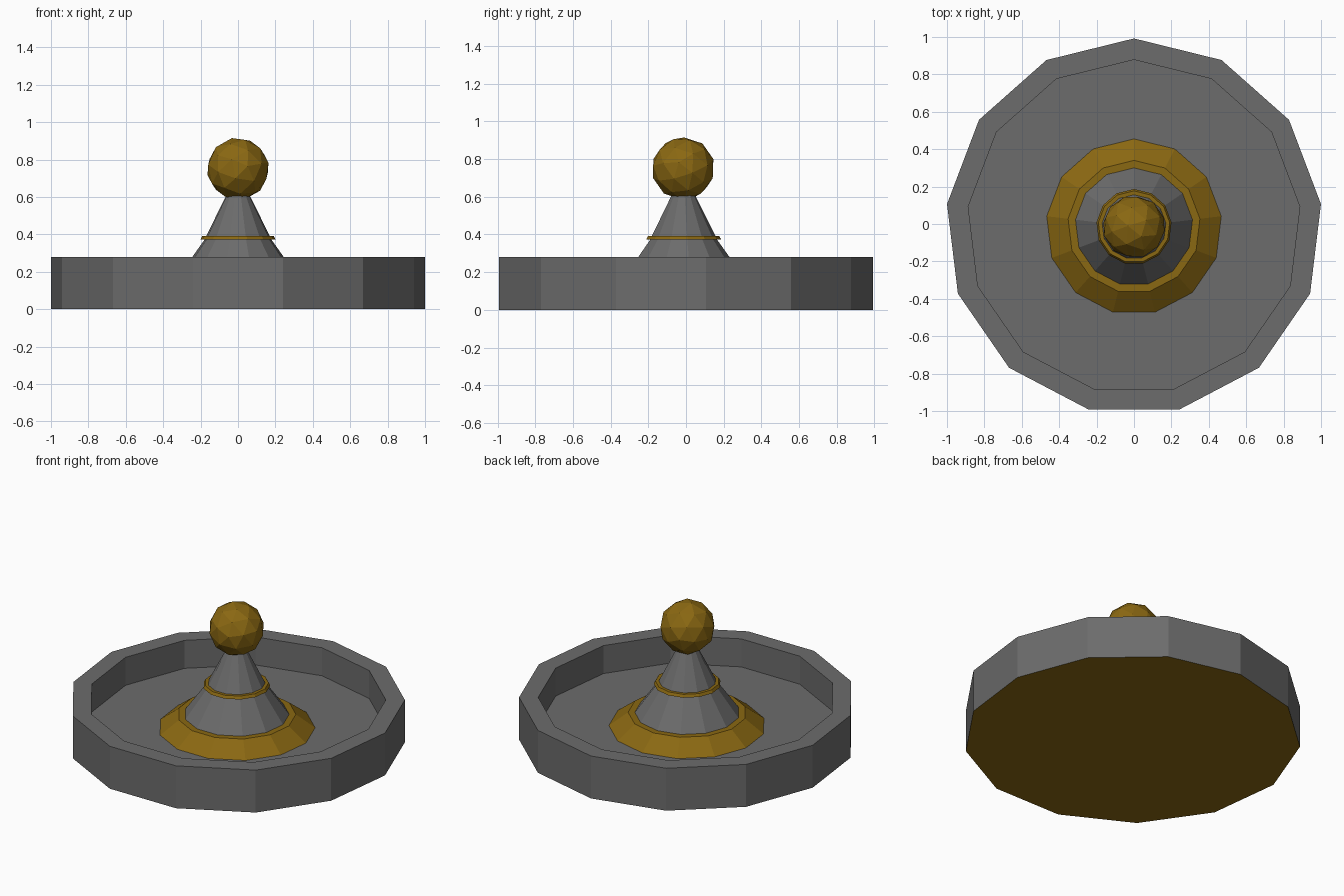
import bpy, bmesh, math
from mathutils import Matrix, Euler

if "Cube" in bpy.data.objects:
    bpy.data.objects.remove(bpy.data.objects["Cube"])

SIDES = 13
AXIS_Y = -0.015  # odd-sided shape: axis sits slightly off the bounding centre


def material(name, rgb):
    m = bpy.data.materials.new(name)
    m.diffuse_color = (*rgb, 1.0)
    m.use_nodes = True
    m.node_tree.nodes["Principled BSDF"].inputs["Base Color"].default_value = m.diffuse_color
    return m


grey = material("stone grey", (0.15, 0.15, 0.15))
gold = material("dark gold", (0.255, 0.138, 0.006))


def finish(bm, name, mats):
    bmesh.ops.recalc_face_normals(bm, faces=bm.faces)
    me = bpy.data.meshes.new(name)
    bm.to_mesh(me)
    bm.free()
    for m in mats:
        me.materials.append(m)
    ob = bpy.data.objects.new(name, me)
    ob.location.y = AXIS_Y
    bpy.context.collection.objects.link(ob)
    return ob


def lathe(name, profile, mats, closed=False):
    """Turn an (r, z) profile into a 13-sided part; open profiles get capped."""
    bm = bmesh.new()
    rings = []
    for r, z in profile:
        rings.append([bm.verts.new((r * math.sin(a), r * math.cos(a), z))
                      for a in (math.tau * k / SIDES for k in range(SIDES))])
    pairs = list(zip(rings, rings[1:]))
    if closed:
        pairs.append((rings[-1], rings[0]))
    for lo, hi in pairs:
        for k in range(SIDES):
            n = (k + 1) % SIDES
            bm.faces.new((lo[k], lo[n], hi[n], hi[k]))
    if not closed:
        bm.faces.new(rings[0])
        bm.faces.new(rings[-1])
    return finish(bm, name, mats)


# Basin with raised rim; its underside is gold
basin = lathe("basin", [(1.007, 0), (1.007, 0.28), (0.893, 0.28), (0.893, 0.095)],
              [grey, gold])
for p in basin.data.polygons:
    if p.center.z < 0.001:
        p.material_index = 1

# Sloped gold collar around the foot of the spire
lathe("base_collar", [(0.47, 0.095), (0.355, 0.183), (0.30, 0.183), (0.30, 0.095)],
      [gold], closed=True)

# Concave spire
lathe("spire", [(0.315, 0.095), (0.315, 0.183), (0.178, 0.375), (0.172, 0.39), (0.062, 0.61)],
      [grey])

# Thin gold band on the spire
lathe("spire_band", [(0.202, 0.373), (0.192, 0.391), (0.165, 0.391), (0.165, 0.373)],
      [gold], closed=True)

# Faceted ball on top
bm = bmesh.new()
rot = Euler((math.radians(18), math.radians(14), 0)).to_matrix().to_4x4()
bmesh.ops.create_icosphere(bm, subdivisions=2, radius=0.168,
                           matrix=Matrix.Translation((0, 0, 0.75)) @ rot)
finish(bm, "finial_ball", [gold])
